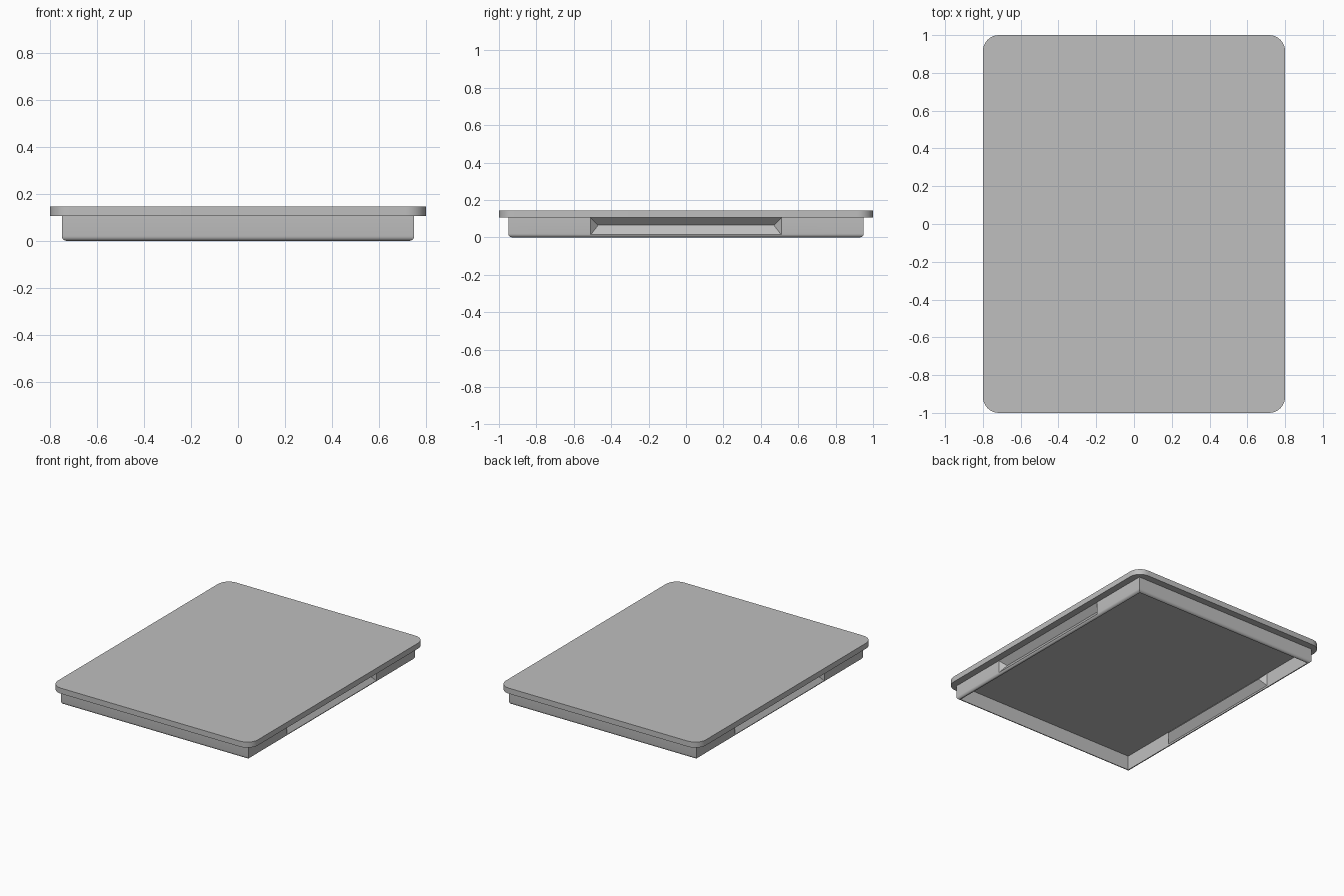
import bpy
import bmesh
from mathutils import Vector

cube = bpy.data.objects.get("Cube")
if cube:
    bpy.data.objects.remove(cube, do_unlink=True)

PLATE_Z, TOP_Z = 0.105, 0.145
HALF_X, HALF_Y, WALL = 0.75, 0.95, 0.02

grey = bpy.data.materials.new("Light grey")
grey.use_nodes = True
grey.diffuse_color = (0.52, 0.52, 0.52, 1)
grey.node_tree.nodes["Principled BSDF"].inputs["Base Color"].default_value = grey.diffuse_color


def finish(bm, name):
    bmesh.ops.recalc_face_normals(bm, faces=bm.faces)
    mesh = bpy.data.meshes.new(name)
    bm.to_mesh(mesh)
    bm.free()
    mesh.materials.append(grey)
    obj = bpy.data.objects.new(name, mesh)
    bpy.context.collection.objects.link(obj)
    return obj


def box(name, hx, hy, z0, z1, pick=None, radius=0, segments=1):
    """Box whose edges chosen by pick are rounded."""
    bm = bmesh.new()
    bmesh.ops.create_cube(bm, size=2)
    for v in bm.verts:
        v.co = Vector((v.co.x * hx, v.co.y * hy, z1 if v.co.z > 0 else z0))
    if pick:
        edges = [e for e in bm.edges if pick(e)]
        bmesh.ops.bevel(bm, geom=edges, offset=radius, segments=segments,
                        profile=0.5, affect='EDGES')
    return finish(bm, name)


def wedge(name, side, mouth_x, extend):
    """Hipped wedge pointing inward, its mouth run outward by extend."""
    depth, half, inset, ridge_z = 0.04, 0.51, 0.04, 0.065
    k = 1 + extend / depth
    bm = bmesh.new()
    for s in (-1, 1):
        ridge_y = s * (half - inset)
        bm.verts.new((side * (mouth_x - depth), ridge_y, ridge_z))
        for z in (0.013, PLATE_Z):
            bm.verts.new((side * (mouth_x + extend), ridge_y + s * inset * k,
                          ridge_z + (z - ridge_z) * k))
    bmesh.ops.convex_hull(bm, input=bm.verts)
    bmesh.ops.dissolve_limit(bm, angle_limit=0.01, verts=bm.verts, edges=bm.edges)
    return finish(bm, name)


def subtract(obj, cutter):
    cutter.hide_render = True
    mod = obj.modifiers.new("cut", 'BOOLEAN')
    mod.operation, mod.solver, mod.object = 'DIFFERENCE', 'EXACT', cutter
    bpy.context.view_layer.objects.active = obj
    bpy.ops.object.modifier_apply(modifier=mod.name)
    bpy.data.objects.remove(cutter, do_unlink=True)


# Flat top with rounded corners
top_plate = box("top_plate", 0.8, 1.0, PLATE_Z, TOP_Z,
                lambda e: abs(e.verts[0].co.z - e.verts[1].co.z) > 0.01, 0.085, 8)

# Skirt with a rounded lower rim
skirt = box("skirt", HALF_X, HALF_Y, 0, PLATE_Z,
            lambda e: all(v.co.z < 0.001 for v in e.verts), 0.02, 5)

# Hollow inside, leaving the backs of the side grips standing proud
cavity = box("cavity", HALF_X - WALL, HALF_Y - WALL, -0.05, 0.15)
for side in (-1, 1):
    subtract(cavity, wedge("grip_back", side, HALF_X - WALL, 0.01))
subtract(skirt, cavity)

# Finger grips cut into both long sides
for side in (-1, 1):
    subtract(skirt, wedge("grip", side, HALF_X, 0.01))

# Smooth the rounded edges, keep the rest crisp
bpy.ops.object.select_all(action='DESELECT')
for obj in (top_plate, skirt):
    obj.select_set(True)
bpy.context.view_layer.objects.active = skirt
bpy.ops.object.shade_smooth_by_angle(angle=0.5)
